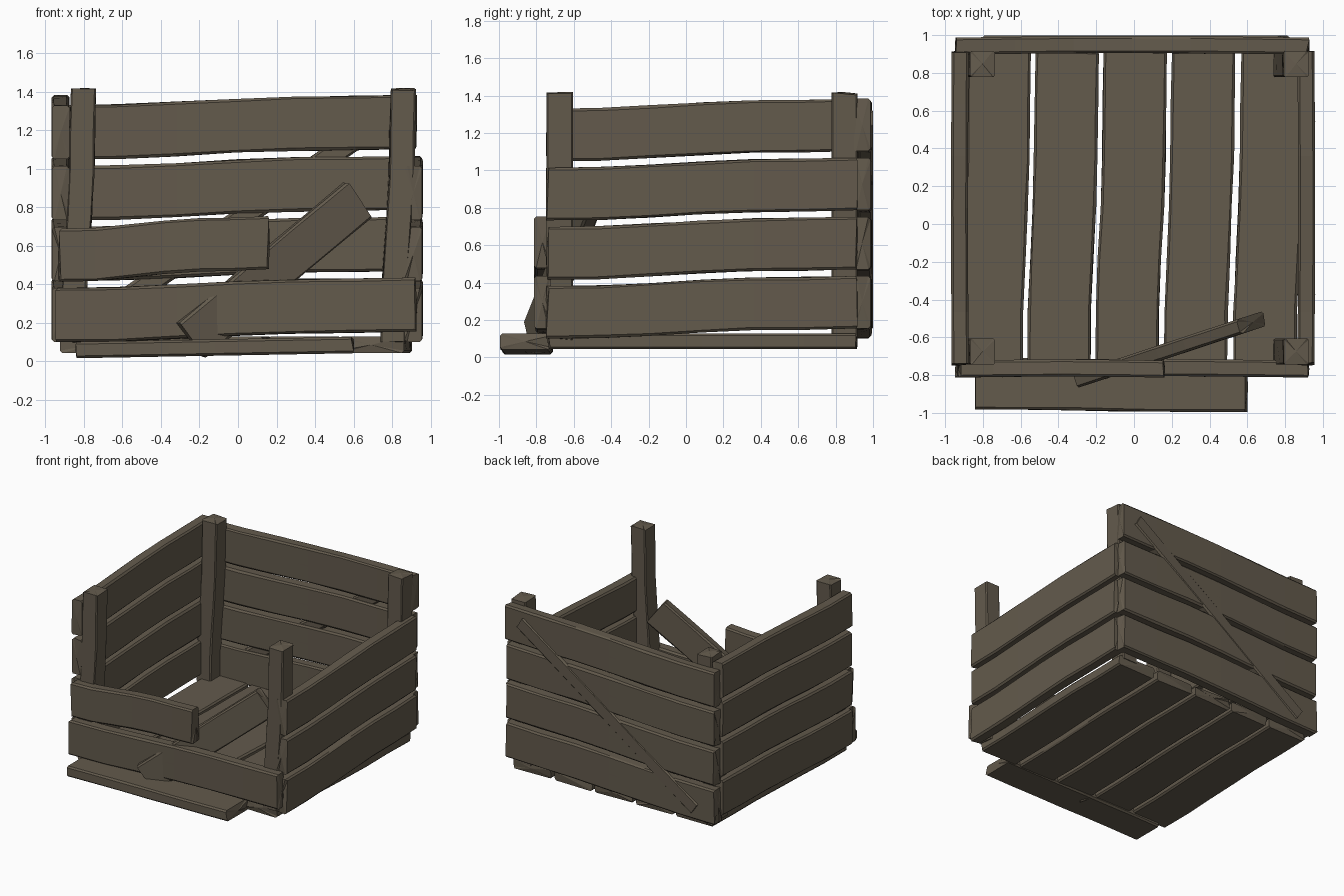
import bpy, bmesh, math, random
from mathutils import Vector

if "Cube" in bpy.data.objects:
    bpy.data.objects.remove(bpy.data.objects["Cube"])

random.seed(4)
wood = bpy.data.materials.new("weathered_wood")
wood.diffuse_color = (0.125, 0.103, 0.073, 1)
wood.use_nodes = True
wood.node_tree.nodes["Principled BSDF"].inputs["Base Color"].default_value = wood.diffuse_color

# sideways warp along every plank, from one end to the other
WARP = [-0.027, -0.024, -0.010, 0.006, 0.018, 0.021, 0.027]


def warp_at(u):
    f = min(max(u, 0), 1) * (len(WARP) - 1)
    i = min(int(f), len(WARP) - 2)
    return WARP[i] + (WARP[i + 1] - WARP[i]) * (f - i)


def plank(name, centre, along, across, length, width, thick, warp=1.0, bow=0.0, bevel=0.012):
    """Warped, chamfered plank with rough ends and thin grain cracks."""
    c = Vector(centre)
    a = Vector(along).normalized()
    w = Vector(across)
    w = (w - a * w.dot(a)).normalized()
    n = a.cross(w)
    bm = bmesh.new()

    def place(u, v, t):
        return (c + a * (u - 0.5) * length + w * (v + warp * warp_at(u))
                + n * (t + bow * math.sin(math.pi * u)))

    hw, ht, b = width / 2, thick / 2, bevel
    section = [(-hw + b, -ht), (hw - b, -ht), (hw, -ht + b), (hw, ht - b),
               (hw - b, ht), (-hw + b, ht), (-hw, ht - b), (-hw, -ht + b)]
    rings = []
    last = len(WARP) - 1
    for i in range(last + 1):
        end = i in (0, last)
        ring = []
        for v, t in section:
            u = i / last
            if end:
                u += random.uniform(-0.008, 0.008) / length
            else:
                v += random.uniform(-0.003, 0.003)
            ring.append(bm.verts.new(place(u, v, t)))
        rings.append(ring)
    for r0, r1 in zip(rings, rings[1:]):
        for k in range(8):
            j = (k + 1) % 8
            bm.faces.new((r0[k], r0[j], r1[j], r1[k]))
    # splintered ends: a fan around a raised centre
    for ring, u in ((rings[0], -0.008 / length), (rings[-1], 1 + 0.008 / length)):
        tip = bm.verts.new(place(u, 0, 0))
        for k in range(8):
            bm.faces.new((ring[k], ring[(k + 1) % 8], tip))
    bmesh.ops.recalc_face_normals(bm, faces=bm.faces[:])
    # grain cracks: thin slivers on both broad faces
    for side in (-1, 1):
        for u in (0.25, 0.5, 0.73):
            d, t = 0.055, side * (ht + 0.002)
            pts = [(u - d, 0), (u, -0.005), (u + d, 0), (u, 0.005)]
            vs = [bm.verts.new(place(p, v, t)) for p, v in pts]
            bm.faces.new(vs if side > 0 else vs[::-1])
    mesh = bpy.data.meshes.new(name)
    bm.to_mesh(mesh)
    bm.free()
    mesh.materials.append(wood)
    ob = bpy.data.objects.new(name, mesh)
    bpy.context.collection.objects.link(ob)
    return ob


X, Y, Z = (1, 0, 0), (0, 1, 0), (0, 0, 1)
tier = lambda i: 0.268 + 0.316 * i

# floor planks
for i, x in enumerate((-0.735, -0.375, -0.015, 0.347, 0.715)):
    plank(f"floor_plank_{i + 1}", (x, 0.088, 0.086), Y, X, 1.64, 0.335, 0.085, 0.8)

# back and left walls are complete, the right wall has lost its top plank
for i in range(4):
    plank(f"back_plank_{i + 1}", (-0.01, 0.942, tier(i)), X, Z, 1.86, 0.28, 0.09, bow=-0.008)
    plank(f"left_plank_{i + 1}", (-0.92, 0.085, tier(i)), Y, Z, 1.65, 0.28, 0.09, bow=-0.004)
for i in range(3):
    plank(f"right_plank_{i + 1}", (0.91, 0.085, tier(i)), Y, Z, 1.65, 0.28, 0.09, bow=0.004)

# front wall: one whole plank and one snapped short
plank("front_plank", (-0.01, -0.768, tier(0)), X, Z, 1.86, 0.28, 0.09, bow=-0.008)
plank("front_broken_plank", (-0.383, -0.768, tier(1)), X, Z, 1.08, 0.275, 0.09, 1.2, bow=-0.006)

# corner posts
for fb, y in (("front", -0.675), ("back", 0.847)):
    for lr, x in (("left", -0.829), ("right", 0.831)):
        plank(f"{fb}_{lr}_post", (x, y, 0.755), Z, X, 1.31, 0.13, 0.14, 1.0, bevel=0.008)

# diagonal brace on the back
plank("back_brace", (0.01, 0.959, 0.735), (0.825, 0, 0.565), (-0.565, 0, 0.825),
      1.9, 0.11, 0.08, 0.3)

# loose plank leaning through the front opening
plank("leaning_plank", (0.19, -0.665, 0.475), (0.88, 0.29, 0.72), (-0.14, -0.045, 0.185),
      1.165, 0.23, 0.08, 0.3)

# fallen plank lying in front
plank("fallen_plank", (-0.12, -0.853, 0.072), (1, 0, 0.018), Y, 1.43, 0.27, 0.085, -0.25)
